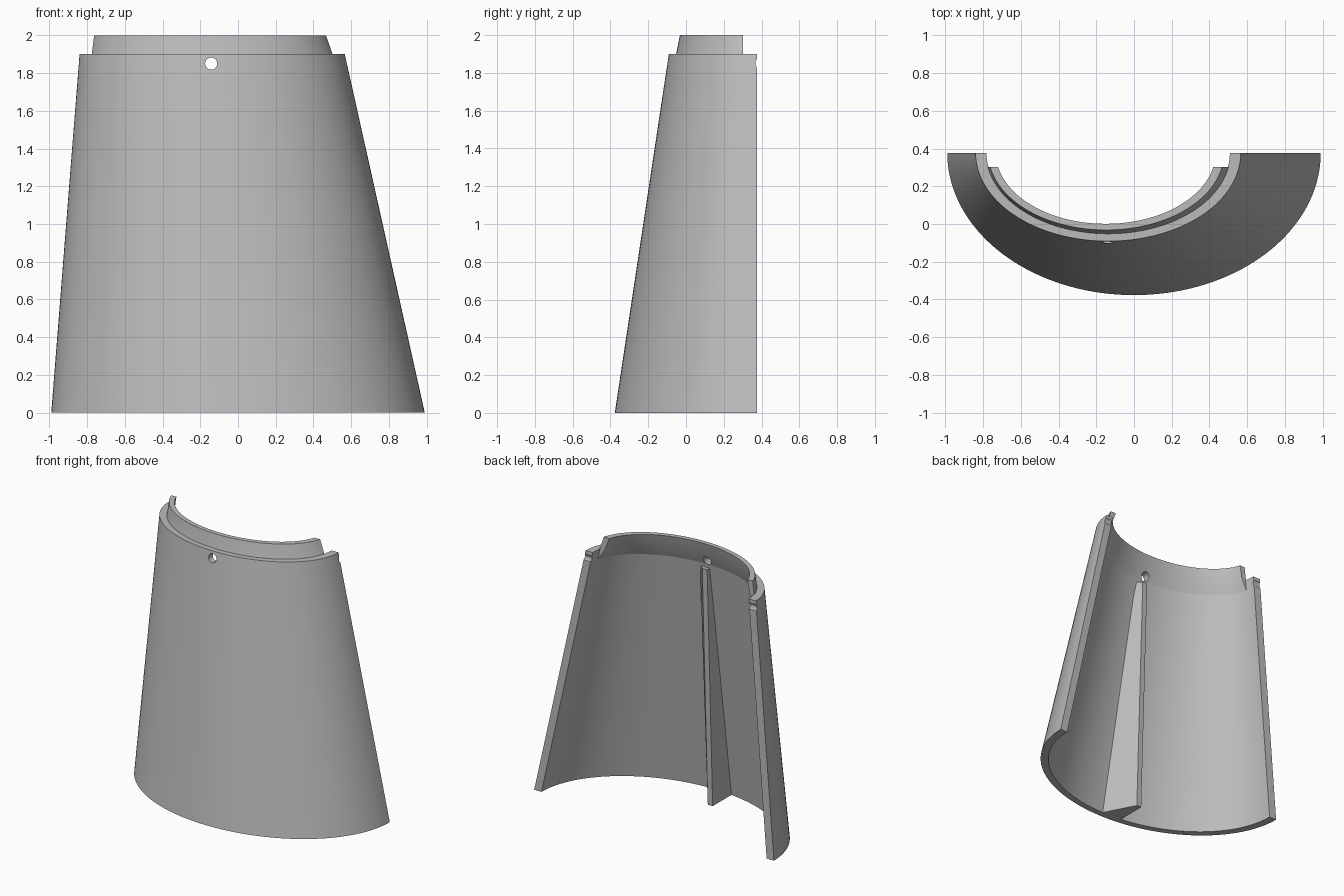
import bpy, bmesh, math

cube = bpy.data.objects.get("Cube")
if cube:
    bpy.data.objects.remove(cube, do_unlink=True)

BACK = 0.377      # plane of the open back
HOLE_X, HOLE_Z = -0.142, 1.85

grey = bpy.data.materials.new("plain_grey")
grey.use_nodes = True
colour = (0.5, 0.5, 0.5, 1)
grey.diffuse_color = colour
grey.node_tree.nodes["Principled BSDF"].inputs["Base Color"].default_value = colour


def make_object(name, bm):
    bmesh.ops.recalc_face_normals(bm, faces=bm.faces)
    mesh = bpy.data.meshes.new(name)
    bm.to_mesh(mesh)
    bm.free()
    obj = bpy.data.objects.new(name, mesh)
    bpy.context.collection.objects.link(obj)
    mesh.materials.append(grey)
    return obj


def half_shell(name, corners, end_y, steps):
    """Sweep a closed profile of (z, centre x, radius x, radius y) round half an ellipse."""
    bm = bmesh.new()
    rings = []
    for z, cx, rx, ry in corners:
        start = math.asin((BACK - end_y) / ry)
        ring = []
        for i in range(steps + 1):
            a = start + (math.pi - 2 * start) * i / steps
            ring.append(bm.verts.new((cx + rx * math.cos(a), BACK - ry * math.sin(a), z)))
        rings.append(ring)
    for k, ring in enumerate(rings):
        after = rings[(k + 1) % len(rings)]
        for i in range(steps):
            bm.faces.new((ring[i], ring[i + 1], after[i + 1], after[i]))
    bm.faces.new([r[0] for r in rings])
    bm.faces.new([r[-1] for r in rings])
    return make_object(name, bm)


def cylinder(name, radius, length, location, rotation):
    bpy.ops.mesh.primitive_cylinder_add(vertices=32, radius=radius, depth=length,
                                        location=location, rotation=rotation)
    bpy.context.object.name = name
    bpy.context.object.hide_render = True
    return bpy.context.object


def select_only(obj):
    bpy.ops.object.select_all(action="DESELECT")
    obj.select_set(True)
    bpy.context.view_layer.objects.active = obj


def cut(obj, cutter):
    select_only(obj)
    mod = obj.modifiers.new("cut", "BOOLEAN")
    mod.operation = "DIFFERENCE"
    mod.solver = "EXACT"
    mod.object = cutter
    bpy.ops.object.modifier_apply(modifier=mod.name)


# Leaning tapered wall
wall = half_shell("shell_wall", [
    (0, 0, 0.99, 0.754), (1.9, -0.137, 0.703, 0.468),
    (1.9, -0.137, 0.645, 0.426), (0, 0, 0.93, 0.708)], BACK, 72)

# Narrower locating lip, blended into the inside of the wall
lip = half_shell("top_lip", [
    (2.0, -0.148, 0.625, 0.409), (1.9, -0.137, 0.648, 0.429),
    (1.81, -0.131, 0.68, 0.455), (1.81, -0.131, 0.662, 0.442),
    (1.9, -0.139, 0.61, 0.402), (2.0, -0.15, 0.582, 0.376)], 0.303, 48)

# Inner stiffening rib: thin free edge, wider where it meets the wall
bm = bmesh.new()
levels = []
for z, edge_y, wall_y, root in ((0, -0.1, -0.35, 0.02), (1.79, -0.035, -0.08, -0.06)):
    levels.append([bm.verts.new((x, y, z)) for x, y in (
        (-0.15, wall_y), (-0.15, edge_y), (-0.11, edge_y), (root, wall_y))])
low, high = levels
bm.faces.new(low)
bm.faces.new(high)
for i in range(4):
    j = (i + 1) % 4
    bm.faces.new((low[i], low[j], high[j], high[i]))
rib = make_object("inner_rib", bm)

# Front hole and the shallow matching grooves across the back edges
hole = cylinder("hole_cutter", 0.032, 0.6, (HOLE_X, -0.05, HOLE_Z), (math.pi / 2, 0, 0))
groove = cylinder("groove_cutter", 0.032, 3, (0, BACK + 0.022, HOLE_Z), (0, math.pi / 2, 0))
for part in (wall, lip):
    cut(part, hole)
cut(wall, groove)
for cutter in (hole, groove):
    bpy.data.objects.remove(cutter, do_unlink=True)

for part in (wall, lip):
    select_only(part)
    bpy.ops.object.shade_smooth_by_angle(angle=math.radians(25))
